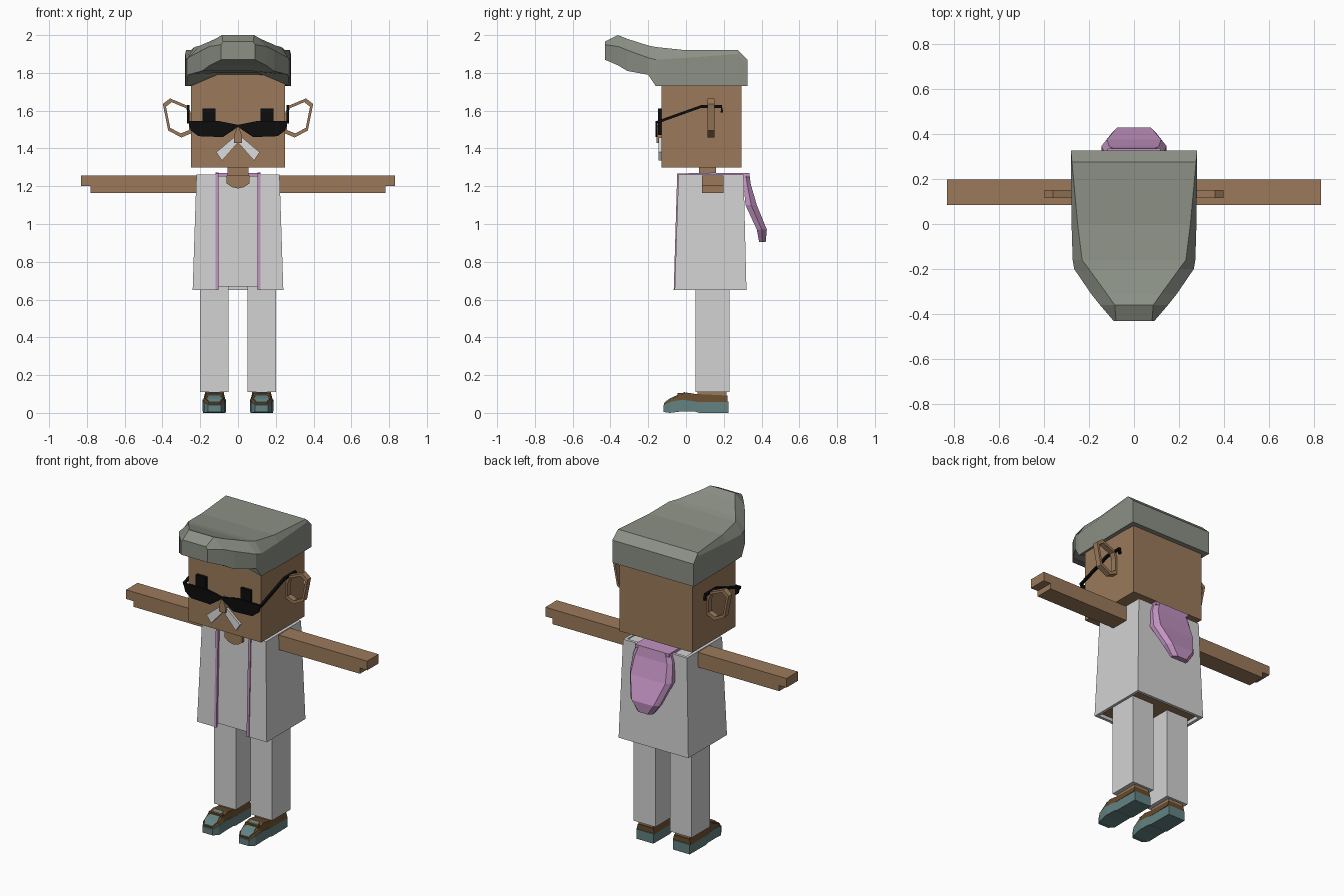
import bpy
import bmesh
from mathutils import Vector

cube = bpy.data.objects.get("Cube")
if cube:
    bpy.data.objects.remove(cube, do_unlink=True)


def material(name, rgb):
    m = bpy.data.materials.new(name)
    m.use_nodes = True
    m.diffuse_color = (*rgb, 1)
    bsdf = next(n for n in m.node_tree.nodes if n.type == "BSDF_PRINCIPLED")
    bsdf.inputs["Base Color"].default_value = (*rgb, 1)
    bsdf.inputs["Roughness"].default_value = 0.9
    return m


SKIN = material("skin", (0.33, 0.195, 0.105))
CLOTH = material("white_cloth", (0.65, 0.65, 0.65))
HAIR = material("grey_hair", (0.26, 0.28, 0.235))
PINK = material("pink_trim", (0.54, 0.29, 0.54))
BLACK = material("black", (0.004, 0.004, 0.004))
WHITE = material("white_moustache", (0.72, 0.72, 0.72))
TEAL = material("teal_shoe", (0.125, 0.22, 0.22))
BROWN = material("brown_leather", (0.13, 0.07, 0.025))
SIDES = (("left", 1), ("right", -1))


def loft(name, rings, mat, loop=False):
    """Skin a row of matching rings; cap the ends or close into a loop."""
    bm = bmesh.new()
    rows = [[bm.verts.new(p) for p in ring] for ring in rings]
    n = len(rows[0])
    pairs = list(zip(rows, rows[1:]))
    if loop:
        pairs.append((rows[-1], rows[0]))
    else:
        bm.faces.new(rows[0])
        bm.faces.new(rows[-1])
    for a, b in pairs:
        for i in range(n):
            j = (i + 1) % n
            bm.faces.new((a[i], a[j], b[j], b[i]))
    bmesh.ops.recalc_face_normals(bm, faces=bm.faces)
    mesh = bpy.data.meshes.new(name)
    bm.to_mesh(mesh)
    bm.free()
    mesh.materials.append(mat)
    ob = bpy.data.objects.new(name, mesh)
    bpy.context.collection.objects.link(ob)
    return ob


def rect(x0, x1, y0, y1, z):
    return [(x0, y0, z), (x1, y0, z), (x1, y1, z), (x0, y1, z)]


def box(name, x, y, z, mat):
    return loft(name, [rect(*x, *y, h) for h in z], mat)


def front_plate(name, pts, y, mat, s=1):
    """Extrude an (x, z) outline along y."""
    return loft(name, [[(s * px, d, pz) for px, pz in pts] for d in y], mat)


def bar(name, path, width, height, mat):
    """Rod of rectangular section following a path in the y-z plane."""
    path = [Vector(p) for p in path]
    rings = []
    for i, p in enumerate(path):
        d = (path[min(i + 1, len(path) - 1)] - path[max(i - 1, 0)]).normalized()
        up = Vector((1, 0, 0)).cross(d).normalized() * height / 2
        side = Vector((width / 2, 0, 0))
        rings.append([p - side - up, p + side - up, p + side + up, p - side + up])
    return loft(name, rings, mat)


# Head, neck and nose
box("head", (-0.25, 0.25), (-0.13, 0.295), (1.3, 1.83), SKIN)
box("neck", (-0.055, 0.055), (0.07, 0.16), (1.2, 1.31), SKIN)
front_plate("nose", [(-0.022, 1.43), (0.022, 1.43), (0.022, 1.465), (0, 1.525), (-0.022, 1.465)],
            (-0.155, -0.12), SKIN)

# Swept hair: y, lower half width, top half width, rim, inner rim, shoulder, top
hair_rows = [
    (0.325, 0.28, 0.28, 1.73, 1.73, 1.85, 1.87),
    (0.275, 0.28, 0.275, 1.73, 1.73, 1.90, 1.92),
    (0.0, 0.277, 0.25, 1.73, 1.75, 1.88, 1.92),
    (-0.16, 0.272, 0.23, 1.73, 1.80, 1.87, 1.937),
    (-0.2, 0.265, 0.20, 1.79, 1.80, 1.88, 1.945),
    (-0.31, 0.19, 0.12, 1.81, 1.81, 1.92, 1.98),
    (-0.36, 0.15, 0.085, 1.84, 1.84, 1.94, 2.0),
    (-0.43, 0.09, 0.08, 1.87, 1.87, 1.95, 1.965),
]
loft("swept_hair", [[(-w, y, b), (-w, y, s), (-t, y, h), (t, y, h), (w, y, s), (w, y, b),
                     (w * 0.4, y, c), (-w * 0.4, y, c)]
                    for y, w, t, b, c, s, h in hair_rows], HAIR)

# Ears, eyes, moustache and sunglasses
ear = [(0.247, 1.58), (0.265, 1.625), (0.36, 1.665), (0.398, 1.635), (0.37, 1.495),
       (0.30, 1.458), (0.247, 1.48)]
ear_mid = Vector((0.315, 1.565))
lens = [(0.0, 1.525), (0.025, 1.53), (0.10, 1.545), (0.265, 1.545), (0.25, 1.495),
        (0.21, 1.465), (0.08, 1.46), (0.035, 1.49), (0.0, 1.515)]
moustache = [(0.02, 1.46), (0.115, 1.38), (0.085, 1.335), (-0.003, 1.435)]
for side, s in SIDES:
    rings = []
    for p in ear:
        q = ear_mid + (Vector(p) - ear_mid) * 0.8
        rings.append([(s * p[0], 0.115, p[1]), (s * p[0], 0.15, p[1]),
                      (s * q.x, 0.15, q.y), (s * q.x, 0.115, q.y)])
    loft(side + "_ear", rings, SKIN, loop=True)
    box(side + "_eye", sorted((s * 0.12, s * 0.188)), (-0.148, -0.12), (1.47, 1.612), BLACK)
    front_plate(side + "_moustache", moustache, (-0.145, -0.125), WHITE, s)
    front_plate(side + "_lens", lens, (-0.161, -0.15), BLACK, s)
    x = s * 0.264
    bar(side + "_glasses_arm", [(x, -0.155, 1.538), (x, 0.08, 1.622), (x, 0.188, 1.622),
                                (x, 0.19, 1.59)], 0.014, 0.014, BLACK)

# Inner shirt with a bare underside
shirt = loft("inner_shirt", [rect(-0.22, 0.22, -0.045, 0.305, 0.67),
                             rect(-0.205, 0.205, -0.027, 0.29, 1.255)], CLOTH)
shirt.data.materials.append(SKIN)
for f in shirt.data.polygons:
    if f.normal.z < -0.9:
        f.material_index = 1
front_plate("neckline", [(-0.06, 1.258), (-0.06, 1.215), (-0.03, 1.195), (0, 1.188),
                         (0.03, 1.195), (0.06, 1.215), (0.06, 1.258)], (-0.045, 0.1), SKIN)


# Open-fronted coat
def coat_ring(w, y0, y1, z):
    t, gap = 0.018, 0.115
    outer = [(gap, y0), (w, y0), (w, y1), (-w, y1), (-w, y0), (-gap, y0)]
    inner = [(-gap, y0 + t), (-w + t, y0 + t), (-w + t, y1 - t),
             (w - t, y1 - t), (w - t, y0 + t), (gap, y0 + t)]
    return [(x, y, z) for x, y in outer + inner]


loft("coat", [coat_ring(0.24, -0.06, 0.32, 0.65), coat_ring(0.22, -0.04, 0.305, 1.262)], CLOTH)

# Pink trim and hanging hood
box("hood_collar", (-0.118, 0.118), (0.15, 0.335), (1.25, 1.27), PINK)
hood_rows = [(1.27, 0.295, 0.335, 0.115), (1.21, 0.305, 0.343, 0.135), (1.10, 0.315, 0.375, 0.145),
             (0.97, 0.375, 0.428, 0.10), (0.905, 0.387, 0.422, 0.055)]
loft("hood", [[(-w, a, z), (w, a, z), (w, (a + b) / 2, z), (w - 0.025, b, z),
               (0.025 - w, b, z), (-w, (a + b) / 2, z)] for z, a, b, w in hood_rows], PINK)
for side, s in SIDES:
    x = s * 0.112
    bar(side + "_coat_trim", [(x, -0.058, 0.65), (x, -0.04, 1.265), (x, 0.16, 1.265)],
        0.016, 0.014, PINK)

# Arms, legs and shoes
arm = [(0.2, 1.257), (0.83, 1.257), (0.83, 1.2), (0.78, 1.2), (0.78, 1.165), (0.2, 1.165)]
sole_rows = [(-0.12, 0.035, 0.005, 0.042), (-0.085, 0.055, 0.0, 0.058), (-0.02, 0.062, 0.008, 0.07),
             (0.05, 0.06, 0.006, 0.06), (0.07, 0.06, 0.0, 0.057), (0.225, 0.058, 0.0, 0.06)]
upper_rows = [(-0.116, 0.033, 0.04, 0.052), (-0.085, 0.053, 0.056, 0.072),
              (-0.04, 0.06, 0.062, 0.092), (0.0, 0.058, 0.066, 0.108), (0.05, 0.06, 0.058, 0.1),
              (0.22, 0.062, 0.058, 0.092)]
tongue_rows = [(-0.112, 0.026, 0.04, 0.057), (-0.085, 0.042, 0.05, 0.077),
               (-0.04, 0.03, 0.06, 0.097), (-0.005, 0.028, 0.06, 0.111)]


def shoe_part(name, cx, rows, mat, taper=0.85):
    loft(name, [[(cx - w, y, a), (cx + w, y, a), (cx + w * taper, y, b), (cx - w * taper, y, b)]
                for y, w, a, b in rows], mat)


for side, s in SIDES:
    front_plate(side + "_arm", arm, (0.085, 0.198), SKIN, s)
    cx = s * 0.125
    box(side + "_trouser_leg", (cx - 0.075, cx + 0.075), (0.05, 0.23), (0.11, 0.68), CLOTH)
    box(side + "_ankle", (cx - 0.05, cx + 0.05), (0.06, 0.215), (0.07, 0.12), SKIN)
    shoe_part(side + "_shoe_sole", cx, sole_rows, TEAL, 1.0)
    shoe_part(side + "_shoe_upper", cx, upper_rows, BROWN)
    shoe_part(side + "_shoe_tongue", cx, tongue_rows, TEAL, 1.0)
    box(side + "_shoe_strap", (cx - 0.045, cx + 0.045), (-0.045, -0.025), (0.07, 0.105), BROWN)
